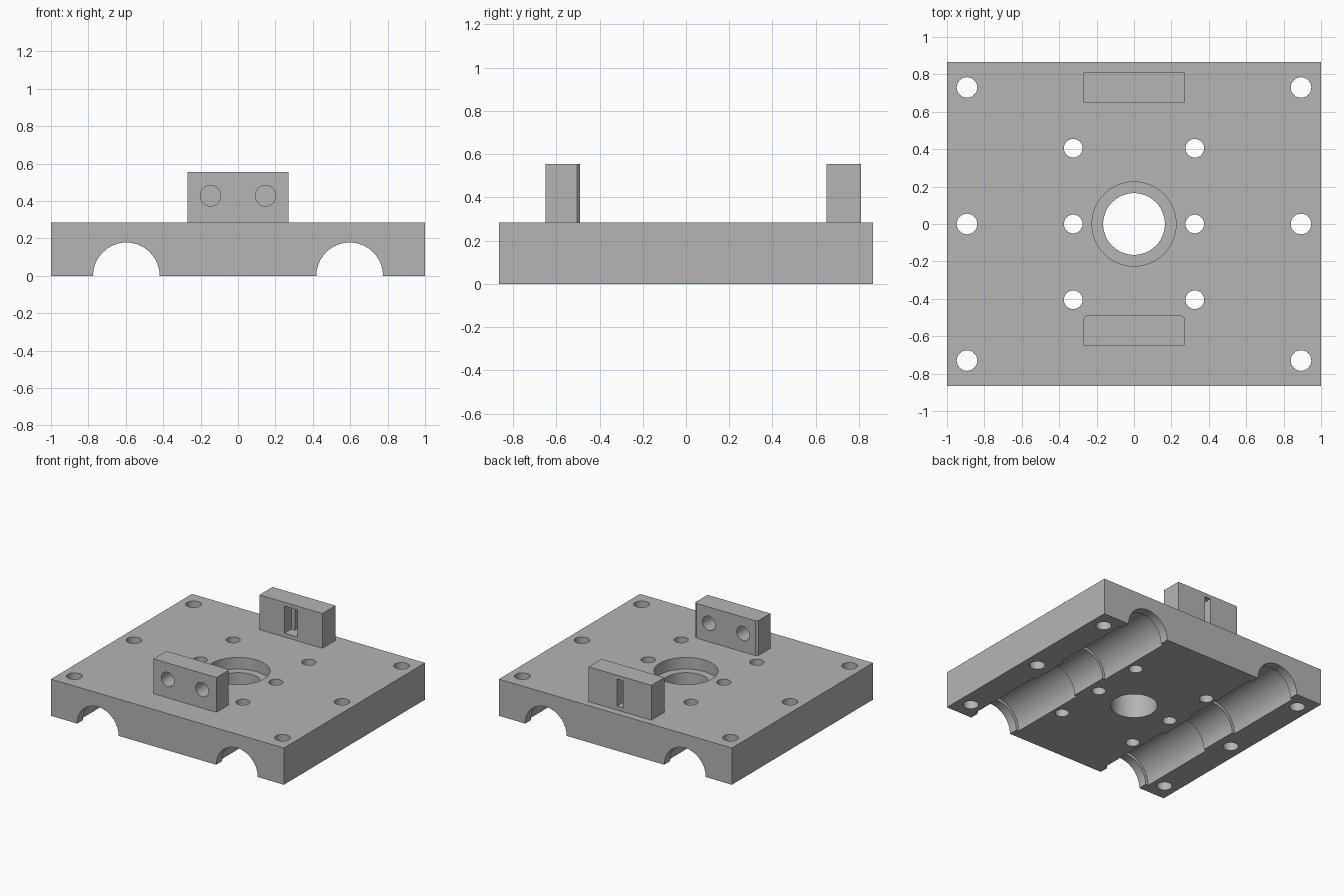
import bpy, bmesh, math
from mathutils import Matrix, Vector

old = bpy.data.objects.get("Cube")
if old:
    bpy.data.objects.remove(old, do_unlink=True)

grey = bpy.data.materials.new("plain grey")
grey.use_nodes = True
grey.diffuse_color = (0.46, 0.46, 0.46, 1)
grey.node_tree.nodes["Principled BSDF"].inputs["Base Color"].default_value = grey.diffuse_color


def make_object(name, bm):
    bmesh.ops.recalc_face_normals(bm, faces=bm.faces)
    mesh = bpy.data.meshes.new(name)
    bm.to_mesh(mesh)
    bm.free()
    mesh.materials.append(grey)
    obj = bpy.data.objects.new(name, mesh)
    bpy.context.collection.objects.link(obj)
    return obj


def add_box(bm, x, y, z):
    """Box from (low, high) ranges."""
    size = Matrix.Diagonal((x[1] - x[0], y[1] - y[0], z[1] - z[0], 1))
    centre = Vector((sum(x) / 2, sum(y) / 2, sum(z) / 2))
    bmesh.ops.create_cube(bm, size=1, matrix=Matrix.Translation(centre) @ size)


def add_turned(bm, profile, at, along_y=False, sides=64):
    """Closed turned solid from (radius, position on axis) pairs."""
    turn = Matrix.Rotation(-math.pi / 2, 4, "X") if along_y else Matrix()
    place = Matrix.Translation(at) @ turn
    rings = []
    for r, t in profile:
        angles = [2 * math.pi * i / sides for i in range(sides)]
        rings.append([bm.verts.new(place @ Vector((r * math.cos(a), r * math.sin(a), t)))
                      for a in angles])
    for low, high in zip(rings, rings[1:]):
        for i in range(sides):
            j = (i + 1) % sides
            bm.faces.new((low[i], low[j], high[j], high[i]))
    bm.faces.new(rings[0][::-1])
    bm.faces.new(rings[-1])


def cut(obj, cutter_bm):
    """Subtract the cutter and bake the result."""
    cutter = make_object("cutter", cutter_bm)
    cutter.hide_render = True
    mod = obj.modifiers.new("cut", "BOOLEAN")
    mod.operation, mod.solver, mod.object = "DIFFERENCE", "EXACT", cutter
    bpy.context.view_layer.objects.active = obj
    bpy.ops.object.modifier_apply(modifier=mod.name)
    bpy.data.objects.remove(cutter, do_unlink=True)


HALF_Y, THICK, TOP = 0.865, 0.285, 0.555
BLOCK_X = (-0.27, 0.27)

# Base plate
bm = bmesh.new()
add_box(bm, (-1, 1), (-HALF_Y, HALF_Y), (0, THICK))
plate = make_object("base_plate", bm)

# Bolt holes and the stepped centre bore
bm = bmesh.new()
for side in (-1, 1):
    for row in (-1, 0, 1):
        add_turned(bm, [(0.055, -0.1), (0.055, 0.4)], (side * 0.893, row * 0.73, 0), sides=32)
        add_turned(bm, [(0.05, -0.1), (0.05, 0.4)], (side * 0.325, row * 0.405, 0), sides=32)
add_turned(bm, [(0.165, -0.1), (0.165, 0.195), (0.225, 0.195), (0.225, 0.4)], (0, 0, 0))
cut(plate, bm)

# Bearing grooves underneath, narrow at the ends and the middle rib
NARROW, WIDE, LIP, RIB = 0.178, 0.2, 0.795, 0.155
half = [(NARROW, RIB), (WIDE, RIB), (WIDE, LIP), (NARROW, LIP), (NARROW, 1)]
groove = [(r, -t) for r, t in reversed(half)] + half
bm = bmesh.new()
for side in (-1, 1):
    add_turned(bm, groove, (side * 0.597, 0, 0), along_y=True)
cut(plate, bm)

# Front block with bevelled rear corners and two cross holes
bm = bmesh.new()
add_box(bm, BLOCK_X, (-0.65, -0.49), (THICK, TOP))
rear = [e for e in bm.edges if all(v.co.y > -0.5 for v in e.verts)
        and abs(e.verts[0].co.z - e.verts[1].co.z) > 0.1]
bmesh.ops.bevel(bm, geom=rear, offset=0.015, segments=1, affect="EDGES")
front_block = make_object("front_block", bm)
bm = bmesh.new()
for side in (-1, 1):
    add_turned(bm, [(0.055, -0.8), (0.055, -0.4)], (side * 0.147, 0, 0.428), True, 32)
cut(front_block, bm)

# Back block with a wide pocket in front and a narrow slot through it
bm = bmesh.new()
add_box(bm, BLOCK_X, (0.65, 0.81), (THICK, TOP))
back_block = make_object("back_block", bm)
for half_width, reach in ((0.055, 0.735), (0.026, 0.9)):
    bm = bmesh.new()
    add_box(bm, (-half_width, half_width), (0.6, reach), (0.315, 0.525))
    cut(back_block, bm)

# Smooth the bores, keep edges sharp
for obj in (plate, front_block, back_block):
    bpy.ops.object.select_all(action="DESELECT")
    obj.select_set(True)
    bpy.context.view_layer.objects.active = obj
    bpy.ops.object.shade_smooth_by_angle(angle=math.radians(30))
